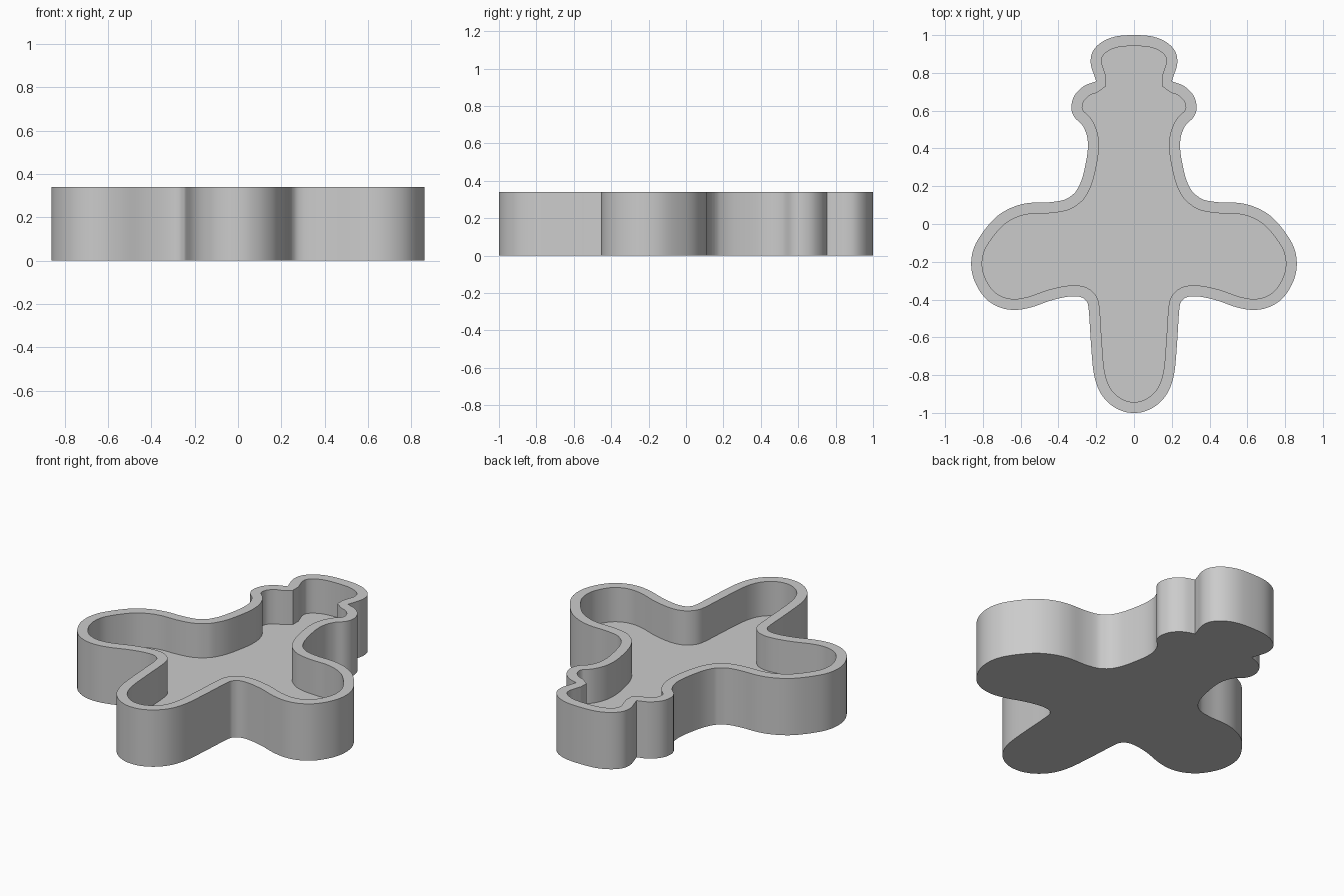
import bpy
import bmesh
from mathutils import Vector

HEIGHT, FLOOR, WALL = 0.34, 0.135, 0.058
STEPS = 5

if "Cube" in bpy.data.objects:
    bpy.data.objects.remove(bpy.data.objects["Cube"])

# Half outline, split where the wall has a crease
TIP = [(0, 1), (.10, .992), (.175, .96), (.22, .91), (.229, .85),
       (.212, .79), (.20, .755)]
SHOULDER = [(.20, .755), (.265, .73), (.315, .68), (.332, .615), (.315, .565),
            (.275, .525), (.25, .47), (.244, .41), (.252, .34), (.275, .24),
            (.303, .18), (.325, .155)]
BODY = [(.325, .155), (.37, .128), (.45, .115), (.55, .112), (.635, .092),
        (.72, .045), (.79, -.03), (.845, -.12), (.862, -.21), (.845, -.30),
        (.79, -.39), (.715, -.44), (.63, -.455), (.54, -.44), (.44, -.405),
        (.35, -.385), (.29, -.385), (.255, -.405), (.24, -.45), (.228, -.63),
        (.213, -.79), (.18, -.89), (.125, -.955), (.06, -.991), (0, -1)]


def spline(points):
    """Catmull-Rom samples through the points, without the last one."""
    p = [Vector(q) for q in points]
    # Mirror the neighbours across x = 0 so both ends stay round there
    first = Vector((-p[1].x, p[1].y)) if p[0].x == 0 else 2 * p[0] - p[1]
    last = Vector((-p[-2].x, p[-2].y)) if p[-1].x == 0 else 2 * p[-1] - p[-2]
    p = [first] + p + [last]
    out = []
    for a, b, c, d in zip(p, p[1:], p[2:], p[3:]):
        for i in range(STEPS):
            t = i / STEPS
            out.append(0.5 * (2 * b + (c - a) * t
                              + (2 * a - 5 * b + 4 * c - d) * t * t
                              + (3 * b - a - 3 * c + d) * t ** 3))
    return out


def side(sections):
    return [v for s in sections for v in spline(s)] + [Vector(BODY[-1])]


# Clockwise outline: right half down, left half back up
right = side([TIP, SHOULDER, BODY])
left = [Vector((-v.x, v.y)) for v in side([TIP, SHOULDER + BODY[1:]])]
outer = right + left[-2:0:-1]
count = len(outer)

# Inner outline, moved in by the wall thickness
inner = []
for i, v in enumerate(outer):
    t = ((v - outer[i - 1]).normalized()
         + (outer[(i + 1) % count] - v).normalized()).normalized()
    inner.append(v + Vector((t.y, -t.x)) * WALL)

# Tray: underside, outer wall, rim, inner wall, floor
bm = bmesh.new()
rings = [[bm.verts.new((v.x, v.y, z)) for v in loop]
         for loop, z in ((outer, 0), (outer, HEIGHT), (inner, HEIGHT), (inner, FLOOR))]
bm.faces.new(rings[0])
bm.faces.new(rings[3][::-1])
for low, high in zip(rings, rings[1:]):
    for i in range(count):
        j = (i + 1) % count
        bm.faces.new((low[i], high[i], high[j], low[j])).smooth = True
bmesh.ops.recalc_face_normals(bm, faces=bm.faces[:])
mesh = bpy.data.meshes.new("tray")
bm.to_mesh(mesh)
bm.free()

# Plain grey material
grey = bpy.data.materials.new("light_grey")
grey.use_nodes = True
colour = (0.6, 0.6, 0.6, 1)
grey.diffuse_color = colour
grey.node_tree.nodes["Principled BSDF"].inputs["Base Color"].default_value = colour
mesh.materials.append(grey)

tray = bpy.data.objects.new("tray", mesh)
bpy.context.collection.objects.link(tray)
bpy.context.view_layer.objects.active = tray
tray.select_set(True)
bpy.ops.object.shade_smooth_by_angle(angle=0.5)
